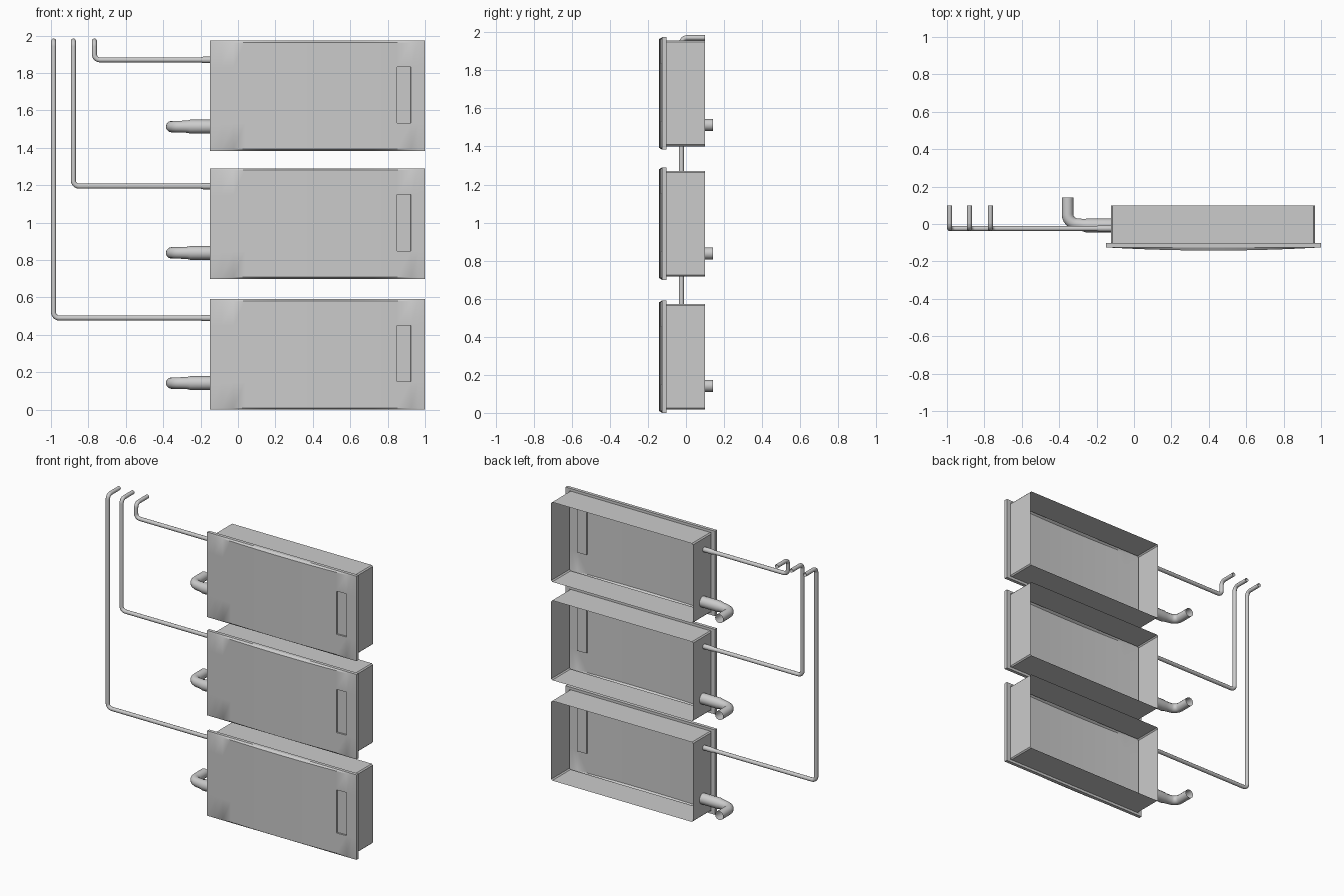
import bpy, bmesh, math
from mathutils import Vector

if "Cube" in bpy.data.objects:
    bpy.data.objects.remove(bpy.data.objects["Cube"])

X0, X1, H = -0.15, 1.0, 0.591              # front panel extents
BX0, BX1, BZ0, BZ1 = -0.123, 0.968, 0.018, 0.573   # body extents
RIM, BACK = -0.102, 0.10


def finish(name, me, angle=30):
    me.shade_smooth()
    me.set_sharp_from_angle(angle=math.radians(angle))
    ob = bpy.data.objects.new(name, me)
    bpy.context.collection.objects.link(ob)
    return ob


def mesh_from(name, bm):
    me = bpy.data.meshes.new(name)
    bm.to_mesh(me)
    bm.free()
    return me


def extrude_border(bm):
    edges = [e for e in bm.edges if e.is_boundary]
    geom = bmesh.ops.extrude_edge_only(bm, edges=edges)["geom"]
    return [v for v in geom if isinstance(v, bmesh.types.BMVert)]


# bowed front panel with a grip recess and a rim folding back to the body
def front_panel(name, z):
    bm = bmesh.new()
    xs = [X0 + i / 16 for i in range(17)] + [0.925, 0.962, X1]
    zs = [0, 0.01, 0.15, 0.45, H - 0.01, H]
    grid = []
    for k, h in enumerate(zs):
        row = []
        for x in xs:
            bow = 1 - ((x - 0.425) / 0.575) ** 2
            y = -0.125 - (0.017 * bow if 0 < k < len(zs) - 1 else 0)
            row.append(bm.verts.new((x, y, h)))
        grid.append(row)
    for a, b in zip(grid, grid[1:]):
        for i in range(len(xs) - 1):
            bm.faces.new((a[i], a[i + 1], b[i + 1], b[i]))
    for v in extrude_border(bm):
        v.co.y = RIM
    for v in extrude_border(bm):
        v.co.x = min(max(v.co.x, BX0), BX1)
        v.co.z = min(max(v.co.z, BZ0), BZ1)
    bm.faces.ensure_lookup_table()
    grip = [f for f in bm.faces
            if 0.86 < f.calc_center_median().x < 0.92 and 0.2 < f.calc_center_median().z < 0.4]
    out = bmesh.ops.extrude_discrete_faces(bm, faces=grip)["faces"]
    for f in out:
        for v in f.verts:
            v.co.y += 0.012
            if v.co.x > 0.9:
                v.co.x -= 0.004
    bmesh.ops.remove_doubles(bm, verts=bm.verts, dist=0.0005)
    bmesh.ops.recalc_face_normals(bm, faces=bm.faces)
    bmesh.ops.translate(bm, verts=bm.verts, vec=(0, 0, z))
    finish(name, mesh_from(name, bm))


# open-backed body: a chamfered rectangular sleeve
def body(name, z):
    c = 0.008
    pts = [(BX0 + c, BZ0), (BX1 - c, BZ0), (BX1, BZ0 + c), (BX1, BZ1 - c),
           (BX1 - c, BZ1), (BX0 + c, BZ1), (BX0, BZ1 - c), (BX0, BZ0 + c)]
    bm = bmesh.new()
    front = [bm.verts.new((x, RIM, z + h)) for x, h in pts]
    back = [bm.verts.new((x, BACK, z + h)) for x, h in pts]
    for i in range(8):
        j = (i + 1) % 8
        bm.faces.new((front[i], front[j], back[j], back[i]))
    finish(name, mesh_from(name, bm))


# open tube along a path; each point is (x, y, z, tube radius), inner corners rounded by bend
def pipe(name, pts, bend):
    path = []
    for i, p in enumerate(pts):
        co, r = Vector(p[:3]), p[3]
        if 0 < i < len(pts) - 1:
            a = (Vector(pts[i - 1][:3]) - co).normalized()
            b = (Vector(pts[i + 1][:3]) - co).normalized()
            if abs(a.dot(b)) < 0.5:
                centre = co + (a + b) * bend
                for s in range(7):
                    t = s / 6 * math.pi / 2
                    path.append((centre - b * bend * math.cos(t) - a * bend * math.sin(t), r))
                continue
        path.append((co, r))
    cu = bpy.data.curves.new(name, 'CURVE')
    cu.dimensions = '3D'
    cu.bevel_depth = 1.0
    cu.bevel_resolution = 4
    sp = cu.splines.new('POLY')
    sp.points.add(len(path) - 1)
    for q, (co, r) in zip(sp.points, path):
        q.co = (*co, 1)
        q.radius = r
    tmp = bpy.data.objects.new(name + "_path", cu)
    bpy.context.collection.objects.link(tmp)
    dg = bpy.context.evaluated_depsgraph_get()
    me = bpy.data.meshes.new_from_object(tmp.evaluated_get(dg))
    bpy.data.objects.remove(tmp)
    finish(name, me, 40)


# three stacked units: base z, supply pipe x, supply pipe z, drain z
units = [("lower", 0.0, -0.986, 0.490, 0.142),
         ("middle", 0.699, -0.88, 1.195, 0.838),
         ("upper", 1.383, -0.768, 1.87, 1.513)]
for label, z, px, pz, dz in units:
    front_panel(label + "_front_panel", z)
    body(label + "_body", z)
    r, y = 0.0135, -0.024
    pipe(label + "_supply_pipe",
         [(BX0, y, pz, 0.017), (-0.185, y, pz, 0.017), (-0.2, y, pz, r),
          (px, y, pz, r), (px, y, 1.971, r), (px, BACK, 1.971, r)], 0.03)
    pipe(label + "_drain_pipe",
         [(BX0, -0.008, dz, 0.037), (-0.255, -0.008, dz, 0.037), (-0.27, -0.006, dz, 0.033),
          (-0.355, 0.006, dz, 0.031), (-0.355, 0.142, dz, 0.031)], 0.045)
